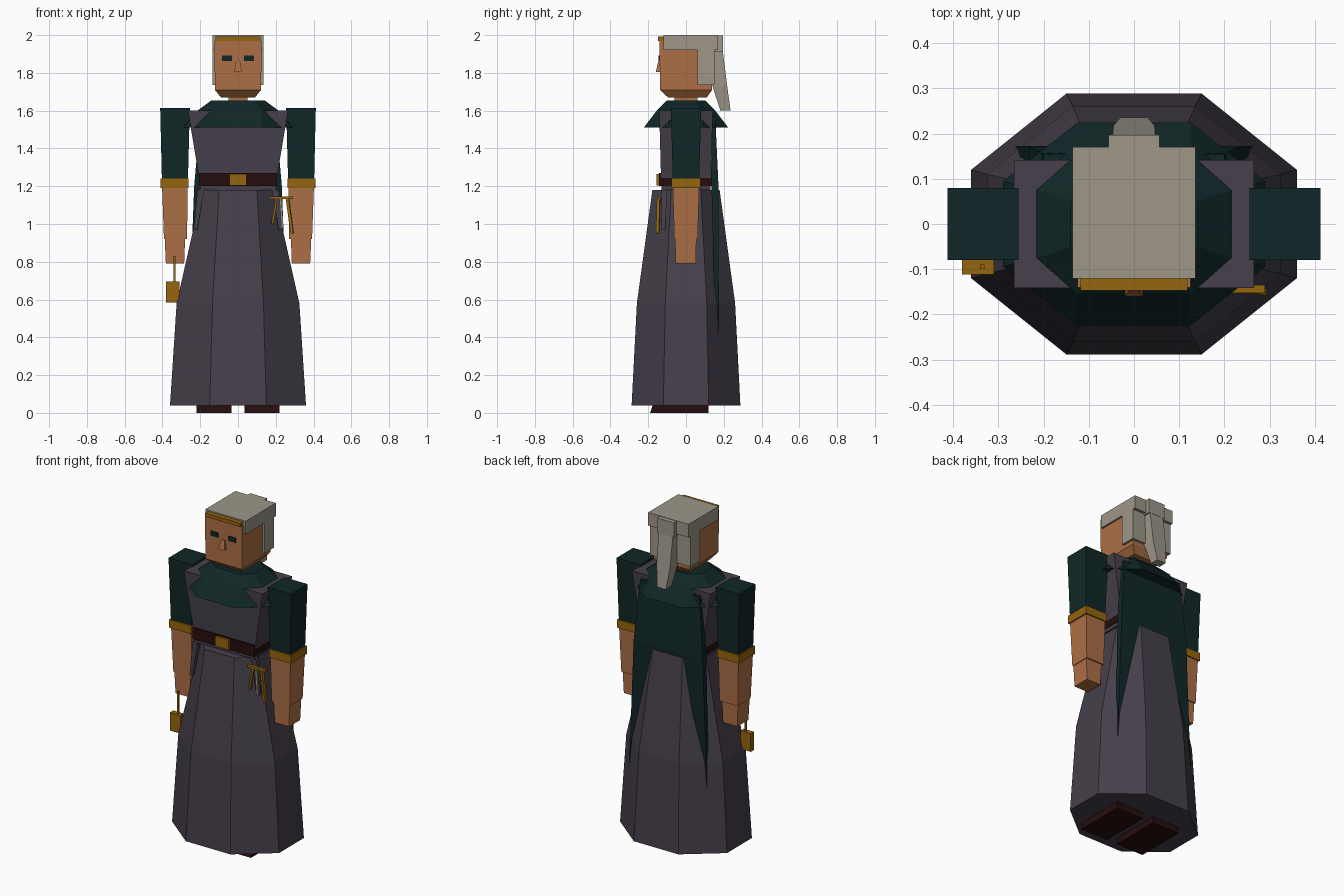
import bpy
import bmesh
from mathutils import Vector

cube = bpy.data.objects.get("Cube")
if cube:
    bpy.data.objects.remove(cube, do_unlink=True)


def make_material(name, rgb):
    mat = bpy.data.materials.new(name)
    mat.use_nodes = True
    mat.diffuse_color = (*rgb, 1)
    mat.node_tree.nodes["Principled BSDF"].inputs["Base Color"].default_value = (*rgb, 1)
    return mat


CLOTH = make_material("plum grey cloth", (0.061, 0.05, 0.069))
GREEN = make_material("dark green cloth", (0.005, 0.0194, 0.02))
SKIN = make_material("skin", (0.42, 0.16, 0.061))
HAIR = make_material("grey hair", (0.34, 0.305, 0.25))
GOLD = make_material("gold", (0.3, 0.13, 0.004))
LEATHER = make_material("dark leather", (0.019, 0.004, 0.004))


def outline(x0, x1, y0, y1, cut):
    """Rectangle, or an octagon when cut gives corner sizes."""
    if not cut:
        return [(x0, y0), (x1, y0), (x1, y1), (x0, y1)]
    cx, cy = cut
    return [(x0 + cx, y0), (x1 - cx, y0), (x1, y0 + cy), (x1, y1 - cy),
            (x1 - cx, y1), (x0 + cx, y1), (x0, y1 - cy), (x0, y0 + cy)]


def loft(name, mat, *rings):
    """Closed solid through rings (z, x0, x1, y0, y1[, cut]), bottom to top."""
    bm = bmesh.new()
    loops = []
    for z, x0, x1, y0, y1, *cut in rings:
        pts = outline(x0, x1, y0, y1, cut[0] if cut else None)
        loops.append([bm.verts.new((x, y, z)) for x, y in pts])
    n = len(loops[0])
    for low, high in zip(loops, loops[1:]):
        for i in range(n):
            j = (i + 1) % n
            bm.faces.new((low[i], low[j], high[j], high[i]))
    bm.faces.new(loops[0][::-1])
    bm.faces.new(loops[-1])
    bmesh.ops.recalc_face_normals(bm, faces=bm.faces)
    mesh = bpy.data.meshes.new(name)
    bm.to_mesh(mesh)
    bm.free()
    mesh.materials.append(mat)
    obj = bpy.data.objects.new(name, mesh)
    bpy.context.collection.objects.link(obj)
    return obj


def box(name, mat, x0, x1, y0, y1, z0, z1):
    return loft(name, mat, (z0, x0, x1, y0, y1), (z1, x0, x1, y0, y1))


def centred(z, hx, hy, cut=None):
    return (z, -hx, hx, -hy, hy, cut)


def pair(name, mat, *rings):
    """Loft on the left side and its mirror on the right."""
    loft("left_" + name, mat, *rings)
    loft("right_" + name, mat, *[(z, -x1, -x0, y0, y1) for z, x0, x1, y0, y1 in rings])


def rod(name, mat, a, b, w):
    """Square stick between two points."""
    a, b = Vector(a), Vector(b)
    obj = box(name, mat, -w, w, -w, w, 0, (b - a).length)
    obj.location = a
    obj.rotation_euler = (b - a).to_track_quat("Z", "Y").to_euler()
    return obj


# Dress
loft("skirt", CLOTH,
     centred(0.04, 0.36, 0.288, (0.21, 0.168)),
     centred(0.58, 0.325, 0.26, (0.19, 0.15)),
     centred(1.18, 0.19, 0.178, (0.09, 0.1)))
loft("bodice", CLOTH, centred(1.18, 0.2, 0.13), centred(1.27, 0.21, 0.133),
     centred(1.6, 0.265, 0.142))
pair("skirt_fold", CLOTH, (0.97, 0.215, 0.235, -0.13, -0.11),
     (1.18, 0.18, 0.215, -0.13, -0.1))
pair("shoe", LEATHER, (0, 0.035, 0.22, -0.19, 0.12), (0.045, 0.035, 0.22, -0.175, 0.12))

# Belt
box("belt", LEATHER, -0.207, 0.207, -0.142, 0.142, 1.2, 1.27)
box("buckle", GOLD, -0.045, 0.045, -0.155, -0.14, 1.205, 1.265)

# Collar and cloak
loft("collar", GREEN,
     centred(1.51, 0.29, 0.224, (0.165, 0.13)),
     centred(1.6, 0.215, 0.155, (0.09, 0.08)),
     centred(1.655, 0.14, 0.1, (0.06, 0.05)))
loft("cloak", GREEN, (0.42, -0.262, 0.262, 0.155, 0.172),
     (1.2, -0.232, 0.232, 0.135, 0.172), (1.57, -0.2, 0.2, 0.12, 0.155))

# Arms
pair("sleeve", GREEN, (1.235, 0.265, 0.403, -0.07, 0.07),
     (1.615, 0.255, 0.412, -0.08, 0.08))
pair("cuff", GOLD, (1.19, 0.261, 0.41, -0.077, 0.077), (1.24, 0.261, 0.41, -0.077, 0.077))
pair("forearm", SKIN, (0.92, 0.27, 0.392, -0.062, 0.062),
     (1.2, 0.266, 0.402, -0.07, 0.07))
pair("hand", SKIN, (0.79, 0.285, 0.382, -0.055, 0.052),
     (0.925, 0.28, 0.388, -0.058, 0.055))

# Head
box("neck", SKIN, -0.05, 0.05, -0.06, 0.06, 1.62, 1.7)
loft("head", SKIN, (1.67, -0.09, 0.09, -0.095, 0.11),
     (1.71, -0.122, 0.122, -0.138, 0.138), (1.97, -0.125, 0.125, -0.14, 0.14))
loft("nose", SKIN, (1.805, -0.02, 0.02, -0.16, -0.135),
     (1.86, -0.011, 0.011, -0.147, -0.135))
pair("eye", GREEN, (1.863, 0.033, 0.085, -0.145, -0.138),
     (1.891, 0.033, 0.085, -0.145, -0.138))
box("headband", GOLD, -0.118, 0.118, -0.147, -0.115, 1.97, 1.992)

# Hair
box("hair_top", HAIR, -0.136, 0.136, -0.12, 0.17, 1.92, 2.0)
box("hair_back", HAIR, -0.136, 0.136, 0.06, 0.152, 1.735, 1.93)
box("hair_knot", HAIR, -0.056, 0.056, 0.13, 0.197, 1.91, 1.998)
loft("ponytail", HAIR, (1.6, -0.03, 0.03, 0.182, 0.236),
     (1.73, -0.045, 0.045, 0.14, 0.218), (1.93, -0.048, 0.048, 0.13, 0.193))

# Pouch hanging from the right hand
box("pouch", GOLD, -0.38, -0.31, -0.112, -0.08, 0.585, 0.695)
box("pouch_cord", GOLD, -0.341, -0.331, -0.1, -0.09, 0.69, 0.83)

# Tools hanging at the left hip
box("tool_bar", GOLD, 0.17, 0.29, -0.152, -0.135, 1.133, 1.146)
rod("inner_tool", GOLD, (0.205, -0.145, 1.135), (0.182, -0.145, 1.0), 0.006)
rod("outer_tool", GOLD, (0.262, -0.145, 1.135), (0.287, -0.15, 0.95), 0.008)
rod("middle_tool", HAIR, (0.225, -0.145, 1.135), (0.235, -0.145, 0.98), 0.006)
